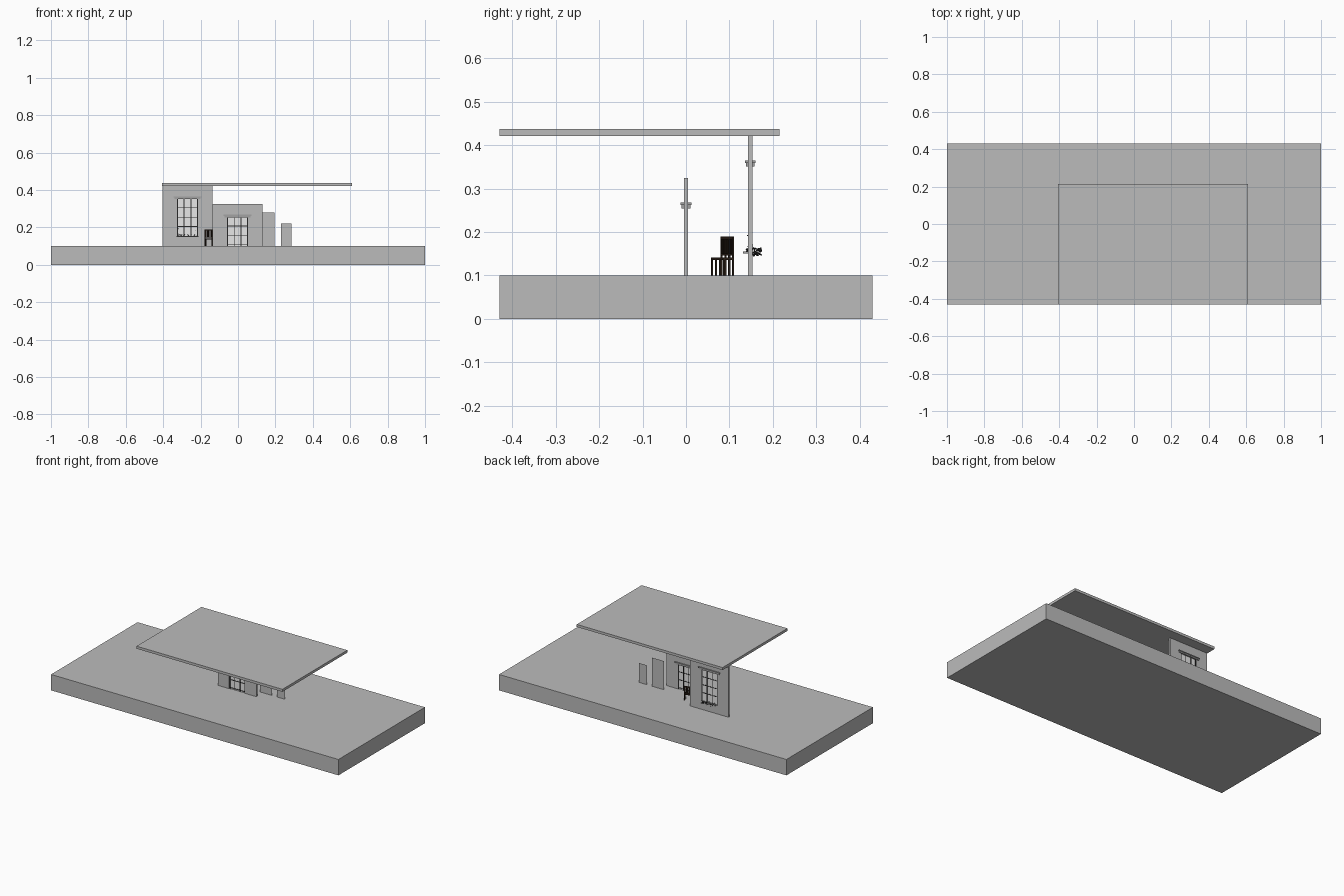
import bpy, bmesh, random
from mathutils import Matrix, Vector

if "Cube" in bpy.data.objects:
    bpy.data.objects.remove(bpy.data.objects["Cube"])

random.seed(4)

def material(name, c):
    m = bpy.data.materials.new(name)
    m.diffuse_color = (*c, 1)
    m.use_nodes = True
    m.node_tree.nodes["Principled BSDF"].inputs["Base Color"].default_value = m.diffuse_color
    return m

GREY = material("concrete grey", (0.5, 0.5, 0.5))
TRIM = material("trim grey", (0.36, 0.36, 0.36))
DARK = material("dark frame", (0.02, 0.02, 0.02))
WHITE = material("white glass", (0.95, 0.95, 0.95))
WOOD = material("dark wood", (0.025, 0.014, 0.008))
LEAF = material("dark leaf", (0.04, 0.04, 0.04))

def boxes(name, mat, ranges, matrix=None):
    """One object made of boxes given as x0, x1, y0, y1, z0, z1."""
    bm = bmesh.new()
    for x0, x1, y0, y1, z0, z1 in ranges:
        size = Matrix.Diagonal((x1 - x0, y1 - y0, z1 - z0, 1))
        mid = Matrix.Translation(((x0 + x1) / 2, (y0 + y1) / 2, (z0 + z1) / 2))
        bmesh.ops.create_cube(bm, size=1, matrix=mid @ size)
    if matrix:
        bm.transform(matrix)
    return finish(name, mat, bm)

def finish(name, mat, bm):
    me = bpy.data.meshes.new(name)
    bm.to_mesh(me)
    bm.free()
    me.materials.append(mat)
    ob = bpy.data.objects.new(name, me)
    bpy.context.collection.objects.link(ob)
    return ob

# Ground slab and flat roof
boxes("base_slab", GREY, [(-1, 1, -0.43, 0.43, 0, 0.1)])
boxes("roof_slab", GREY, [(-0.405, 0.61, -0.43, 0.215, 0.421, 0.437)])

# Wall with window; local origin is the middle of the wall foot
def window_wall(label, x, y, z, height):
    at = Matrix.Translation((x, y, z))
    w, t = 0.134, 0.005
    a, z0, z1 = 0.055, 0.055, 0.255
    boxes(label + "_wall", GREY, [
        (-w, -a, -t, t, 0, height), (a, w, -t, t, 0, height),
        (-a, a, -t, t, 0, z0), (-a, a, -t, t, z1, height)], at)
    boxes(label + "_glass", WHITE, [(-a, a, -0.001, 0.001, z0, z1)], at)
    # Frame and glazing bars: three columns, four rows
    b, d = 0.0018, 0.003
    bars = [(s * a - 0.003, s * a + 0.003, -d, d, z0, z1) for s in (-0.96, 0.96)]
    bars += [(s * a - b, s * a + b, -d, d, z0, z1) for s in (-1 / 3, 1 / 3)]
    bars += [(-a, a, -d, d, z0 + i * 0.05 - b, z0 + i * 0.05 + b) for i in (1, 2, 3)]
    boxes(label + "_window_bars", DARK, bars, at)
    # Stepped cornice and sill
    boxes(label + "_cornice", TRIM, [
        (-0.070, 0.070, -0.010, 0.010, z1 - 0.004, z1 + 0.004),
        (-0.075, 0.075, -0.0125, 0.0125, z1 + 0.004, z1 + 0.010)], at)
    boxes(label + "_sill", TRIM, [(-0.06, 0.06, -0.017, 0.006, z0 - 0.005, z0)], at)

window_wall("tall", -0.27, 0.148, 0.1, 0.321)
window_wall("low", -0.0025, 0, 0.003, 0.322)

# Free-standing thin panels
for name, x0, x1, top in (("large_panel", 0.11, 0.195, 0.28),
                          ("small_panel", 0.23, 0.285, 0.222)):
    bm = bmesh.new()
    bm.faces.new([bm.verts.new(p) for p in
                  ((x0, 0.06, 0.1), (x1, 0.06, 0.1), (x1, 0.06, top), (x0, 0.06, top))])
    finish(name, GREY, bm)

# Slatted bench, turned slightly
L, D = 0.118, 0.026
turn = Matrix.Translation((-0.178, 0.083, 0.1)) @ Matrix.Rotation(0.24, 4, 'Z')
parts = [(0, L, -D, 0, 0.036, 0.041), (0, L, -0.004, 0, 0.083, 0.09),
         (0, L, -0.004, 0, 0.046, 0.05)]
for i in range(4):
    x = i * (L - 0.004) / 3
    parts += [(x, x + 0.004, -D, -D + 0.004, 0, 0.037),
              (x, x + 0.004, -0.004, 0, 0, 0.09)]
for i in range(15):
    x = 0.004 + i * 0.0075
    parts.append((x, x + 0.005, -0.003, -0.001, 0.05, 0.084))
boxes("bench", WOOD, parts, turn)

# Trailing plant on the window ledge: small scattered leaves
bm = bmesh.new()
def leaf(p, r):
    rot = Matrix.Rotation(random.uniform(0, 6.3), 4, Vector((random.random(), random.random(), 1)))
    bmesh.ops.create_icosphere(bm, subdivisions=1, radius=r,
        matrix=Matrix.Translation(p) @ rot @ Matrix.Diagonal((1, 0.5, 0.6, 1)))
for i in range(60):
    leaf((random.uniform(-0.32, -0.22), random.uniform(0.153, 0.173),
          random.uniform(0.146, 0.163)), random.uniform(0.002, 0.0045))
for i in range(22):
    leaf((random.uniform(-0.32, -0.22), random.uniform(0.139, 0.146),
          random.uniform(0.155, 0.161)), random.uniform(0.002, 0.0035))
for i in range(12):
    leaf((random.choice((-0.32, -0.225)) + random.uniform(-0.004, 0.004),
          random.uniform(0.141, 0.156), random.uniform(0.165, 0.198)), 0.002)
finish("ledge_plant", LEAF, bm)
